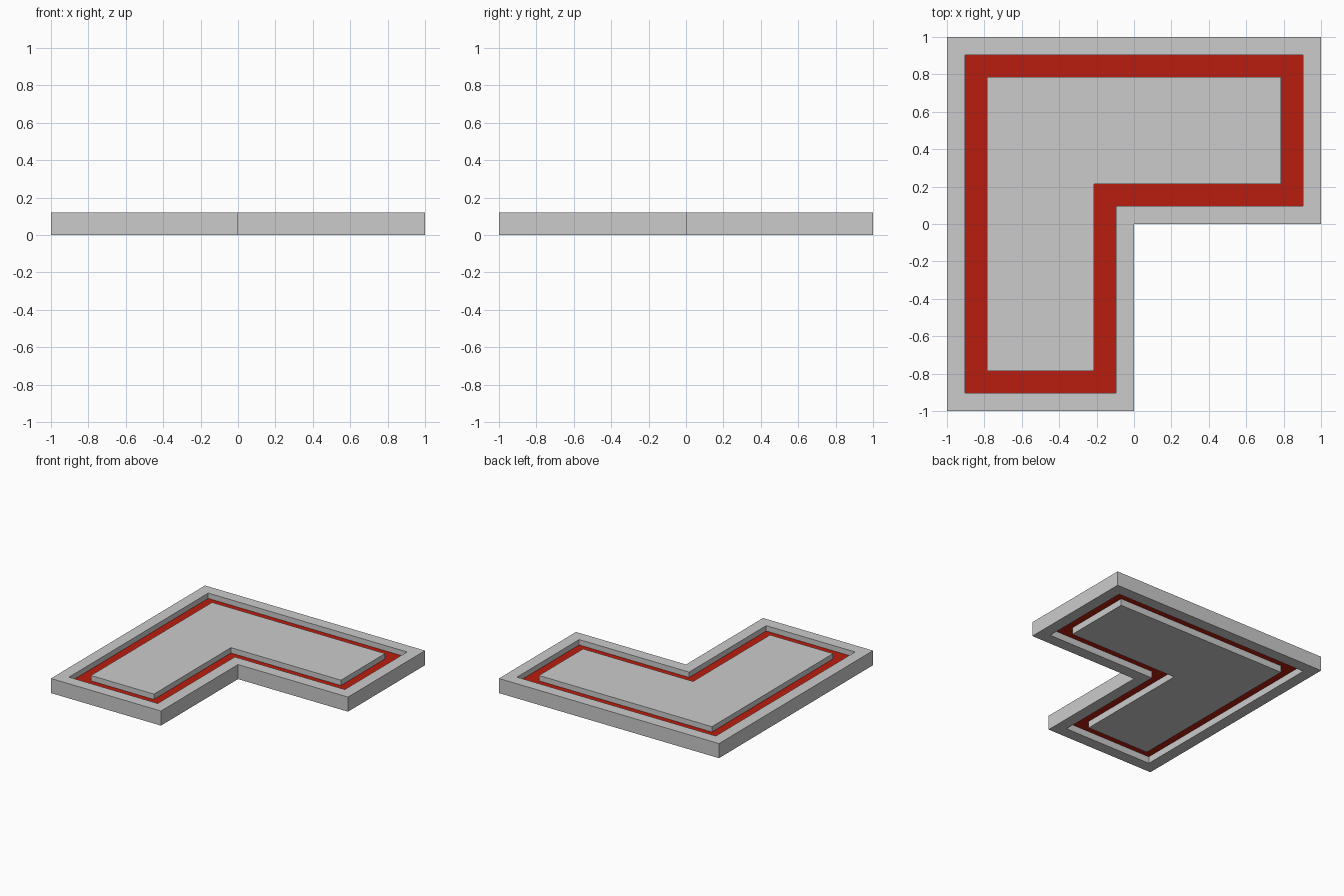
import bpy, bmesh

if "Cube" in bpy.data.objects:
    bpy.data.objects.remove(bpy.data.objects["Cube"])

H = 0.12  # plate thickness


def l_loop(d):
    """L-shaped outline inset by d."""
    return [(-1 + d, -1 + d), (-d, -1 + d), (-d, d),
            (1 - d, d), (1 - d, 1 - d), (-1 + d, 1 - d)]


def l_part(name, outer, z0, z1, inner=None):
    """Extruded L plate, or an L-shaped ring when an inner inset is given."""
    bm = bmesh.new()

    def ring(d, z):
        return [bm.verts.new((x, y, z)) for x, y in l_loop(d)]

    def bridge(a, b):
        for i in range(6):
            j = (i + 1) % 6
            bm.faces.new((a[i], a[j], b[j], b[i]))

    lo, hi = ring(outer, z0), ring(outer, z1)
    bridge(lo, hi)
    if inner is None:
        bm.faces.new(lo)
        bm.faces.new(hi)
    else:
        ilo, ihi = ring(inner, z0), ring(inner, z1)
        bridge(ilo, ihi)
        bridge(lo, ilo)
        bridge(hi, ihi)
    bmesh.ops.recalc_face_normals(bm, faces=bm.faces)
    me = bpy.data.meshes.new(name)
    bm.to_mesh(me)
    bm.free()
    ob = bpy.data.objects.new(name, me)
    bpy.context.collection.objects.link(ob)
    return ob


# Outer rim and central plate, separated by a groove
l_part("outer_rim", 0.0, 0, H, 0.096)
l_part("center_plate", 0.214, 0, H)

# Red strip recessed inside the groove
strip = l_part("groove_strip", 0.096, 0.056, 0.076, 0.214)
red = bpy.data.materials.new("red")
red.diffuse_color = (0.48, 0.012, 0.004, 1)
red.use_nodes = True
red.node_tree.nodes["Principled BSDF"].inputs["Base Color"].default_value = red.diffuse_color
strip.data.materials.append(red)
